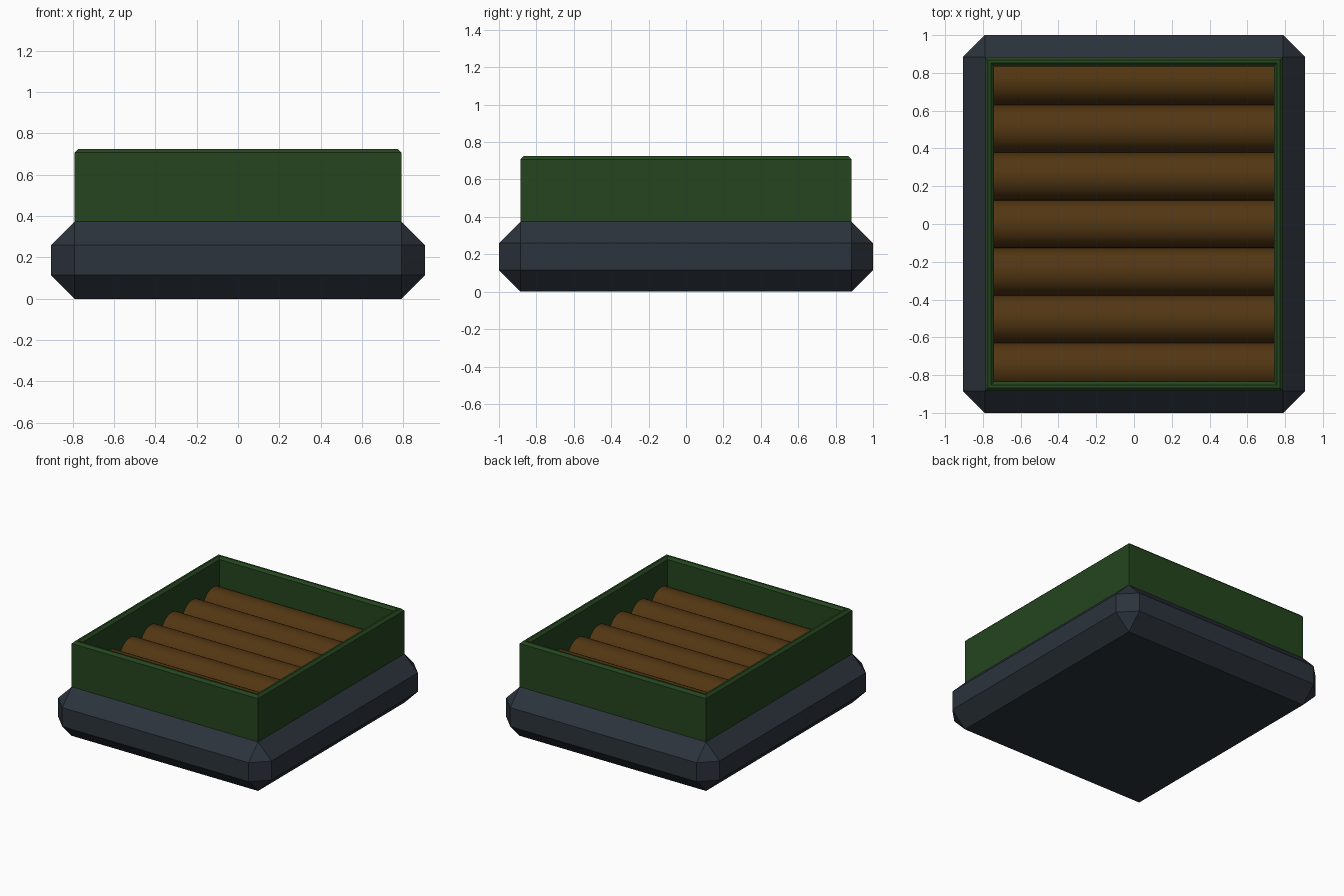
import bpy, bmesh, math
from mathutils import Matrix

if "Cube" in bpy.data.objects:
    bpy.data.objects.remove(bpy.data.objects["Cube"])


def make_object(name, bm, color):
    bmesh.ops.recalc_face_normals(bm, faces=bm.faces)
    mesh = bpy.data.meshes.new(name)
    bm.to_mesh(mesh)
    bm.free()
    obj = bpy.data.objects.new(name, mesh)
    bpy.context.collection.objects.link(obj)
    mat = bpy.data.materials.get(color[0]) or bpy.data.materials.new(color[0])
    mat.diffuse_color = color[1]
    mat.use_nodes = True
    mat.node_tree.nodes["Principled BSDF"].inputs["Base Color"].default_value = mat.diffuse_color
    mesh.materials.append(mat)
    return obj


SLATE = ("slate", (0.025, 0.033, 0.045, 1))
GREEN = ("green", (0.018, 0.06, 0.013, 1))
BROWN = ("brown", (0.085, 0.037, 0.006, 1))

# Base: slab with every edge chamfered
bm = bmesh.new()
bmesh.ops.create_cube(bm, size=1, matrix=Matrix.Translation((0, 0, 0.1875))
                      @ Matrix.Diagonal((1.81, 2.0, 0.375, 1)))
bmesh.ops.bevel(bm, geom=bm.edges[:], offset=0.115, offset_type='OFFSET',
                segments=1, profile=0.5, affect='EDGES')
make_object("base", bm, SLATE)

# Tray wall: (inset, height) profile swept around a rectangle
bm = bmesh.new()
profile = [(0, 0.37), (0, 0.707), (0.018, 0.725),
           (0.032, 0.725), (0.05, 0.707), (0.05, 0.37)]
loops = [[bm.verts.new((sx * (0.79 - d), sy * (0.885 - d), z))
          for sx, sy in ((-1, -1), (1, -1), (1, 1), (-1, 1))] for d, z in profile]
for i, a in enumerate(loops):
    b = loops[(i + 1) % len(loops)]
    for k in range(4):
        n = (k + 1) % 4
        bm.faces.new((a[k], a[n], b[n], b[k]))
make_object("tray_wall", bm, GREEN)

# Row of seven rolls lying side by side
for i in range(7):
    bm = bmesh.new()
    bmesh.ops.create_cone(bm, cap_ends=True, segments=32, radius1=0.127,
                          radius2=0.127, depth=1.49,
                          matrix=Matrix.Translation((0, (i - 3) * 0.252, 0.398))
                          @ Matrix.Rotation(math.pi / 2, 4, 'Y'))
    roll = make_object(f"roll_{i + 1}", bm, BROWN)
    bpy.ops.object.select_all(action='DESELECT')
    roll.select_set(True)
    bpy.context.view_layer.objects.active = roll
    bpy.ops.object.shade_smooth_by_angle(angle=math.radians(30))
